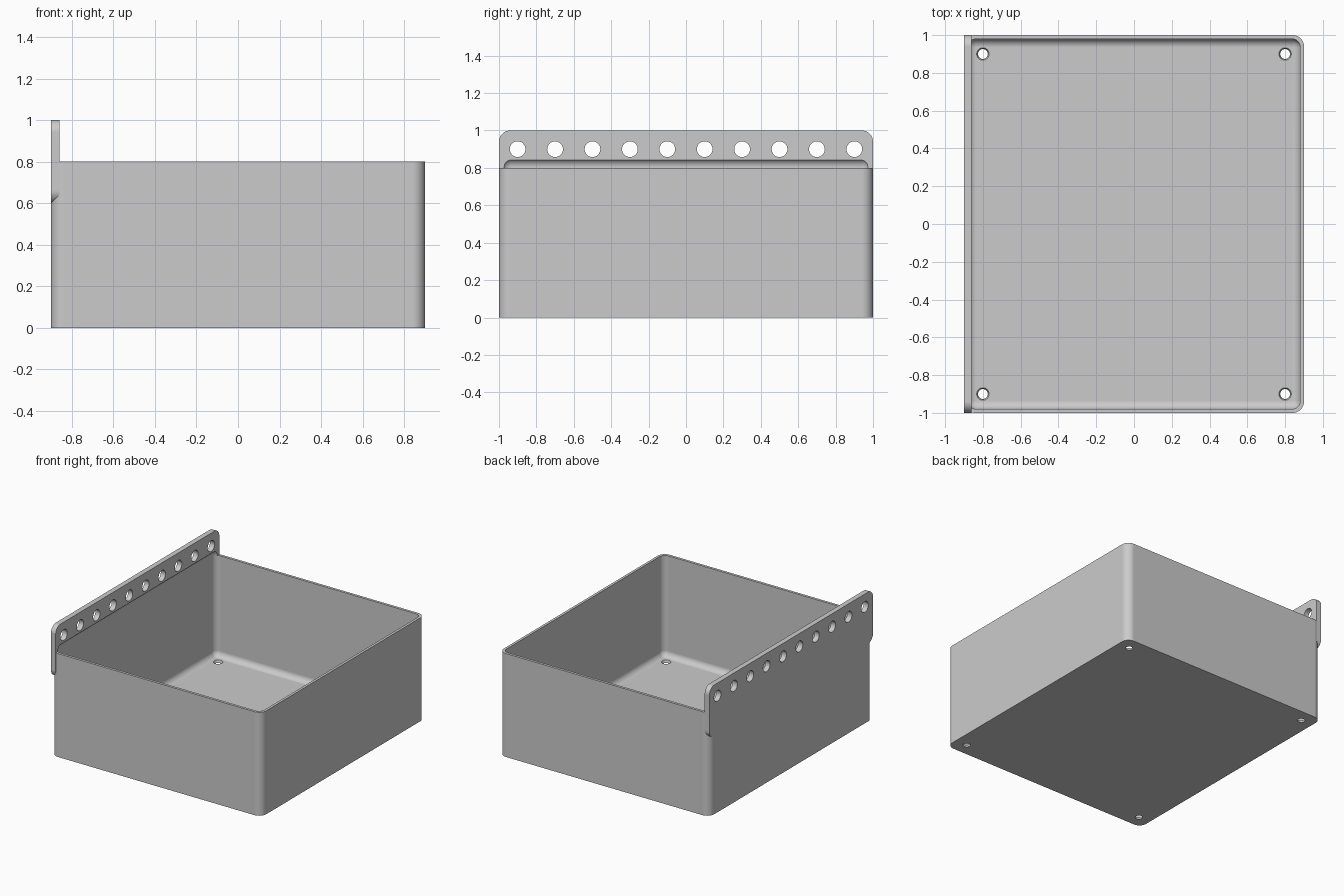
import bpy
import bmesh
from math import radians, pi
from mathutils import Matrix, Vector

if "Cube" in bpy.data.objects:
    bpy.data.objects.remove(bpy.data.objects["Cube"], do_unlink=True)

WALL = 0.02
CORNER = 0.06
FILLET = 0.045

# Single plain grey plastic
grey = bpy.data.materials.new("plain_grey")
grey.use_nodes = True
grey.diffuse_color = (0.6, 0.6, 0.6, 1)
grey.node_tree.nodes["Principled BSDF"].inputs["Base Color"].default_value = grey.diffuse_color


def make_object(name, bm):
    mesh = bpy.data.meshes.new(name)
    bmesh.ops.recalc_face_normals(bm, faces=bm.faces)
    bm.to_mesh(mesh)
    bm.free()
    mesh.materials.append(grey)
    obj = bpy.data.objects.new(name, mesh)
    bpy.context.collection.objects.link(obj)
    return obj


def rounded_box(name, low, high, radius, axis=None):
    """Box with rounded edges: those along one axis, or all of them."""
    low, high = Vector(low), Vector(high)
    bm = bmesh.new()
    bmesh.ops.create_cube(bm, size=1)
    bmesh.ops.scale(bm, vec=high - low, verts=bm.verts)
    bmesh.ops.translate(bm, vec=(low + high) / 2, verts=bm.verts)
    edges = [e for e in bm.edges if axis is None
             or abs((e.verts[0].co - e.verts[1].co)[axis]) > 0.001]
    bmesh.ops.bevel(bm, geom=edges, offset=radius, offset_type='OFFSET',
                    segments=10, profile=0.5, affect='EDGES')
    return make_object(name, bm)


def hole_cutter(name, places, r1, r2, depth, turn):
    """Row of identical round cutters in one mesh."""
    bm = bmesh.new()
    for place in places:
        bmesh.ops.create_cone(bm, cap_ends=True, segments=32, radius1=r1, radius2=r2,
                              depth=depth, matrix=Matrix.Translation(place) @ turn)
    return make_object(name, bm)


def combine(target, tool, operation):
    """Apply a boolean and remove the helper."""
    tool.hide_render = True
    mod = target.modifiers.new(operation.lower(), 'BOOLEAN')
    mod.operation = operation
    mod.solver = 'EXACT'
    mod.object = tool
    bpy.context.view_layer.objects.active = target
    bpy.ops.object.modifier_apply(modifier=mod.name)
    bpy.data.objects.remove(tool, do_unlink=True)


# Outer body and the raised mounting plate along one side
bin_body = rounded_box("open_bin", (-0.9, -1, 0), (0.9, 1, 0.8), CORNER, axis=2)
plate = rounded_box("mounting_plate", (-0.9, -1, 0.6), (-0.86, 1, 1), CORNER, axis=0)
combine(bin_body, plate, 'UNION')

# Hollow interior, filleted all round and relieving the foot of the plate
cavity = rounded_box("cavity_cutter", (-0.9 + WALL, -1 + WALL, WALL),
                     (0.9 - WALL, 1 - WALL, 0.85), FILLET)
combine(bin_body, cavity, 'DIFFERENCE')

# Row of holes through the plate
row = [(-0.88, -0.9 + 0.2 * i, 0.9) for i in range(10)]
combine(bin_body, hole_cutter("plate_hole_cutter", row, 0.042, 0.042, 0.2,
                              Matrix.Rotation(pi / 2, 4, 'Y')), 'DIFFERENCE')

# Tapered screw holes in the floor corners
corners = [(x, y, 0.01) for x in (-0.8, 0.8) for y in (-0.9, 0.9)]
combine(bin_body, hole_cutter("floor_hole_cutter", corners, 0.019, 0.04, 0.06,
                              Matrix.Identity(4)), 'DIFFERENCE')

# Smooth fillets, crisp edges, flat panels
bpy.ops.object.select_all(action='DESELECT')
bin_body.select_set(True)
bpy.context.view_layer.objects.active = bin_body
bpy.ops.object.shade_smooth_by_angle(angle=radians(30))
weighted = bin_body.modifiers.new("flat_panels", 'WEIGHTED_NORMAL')
weighted.keep_sharp = True
